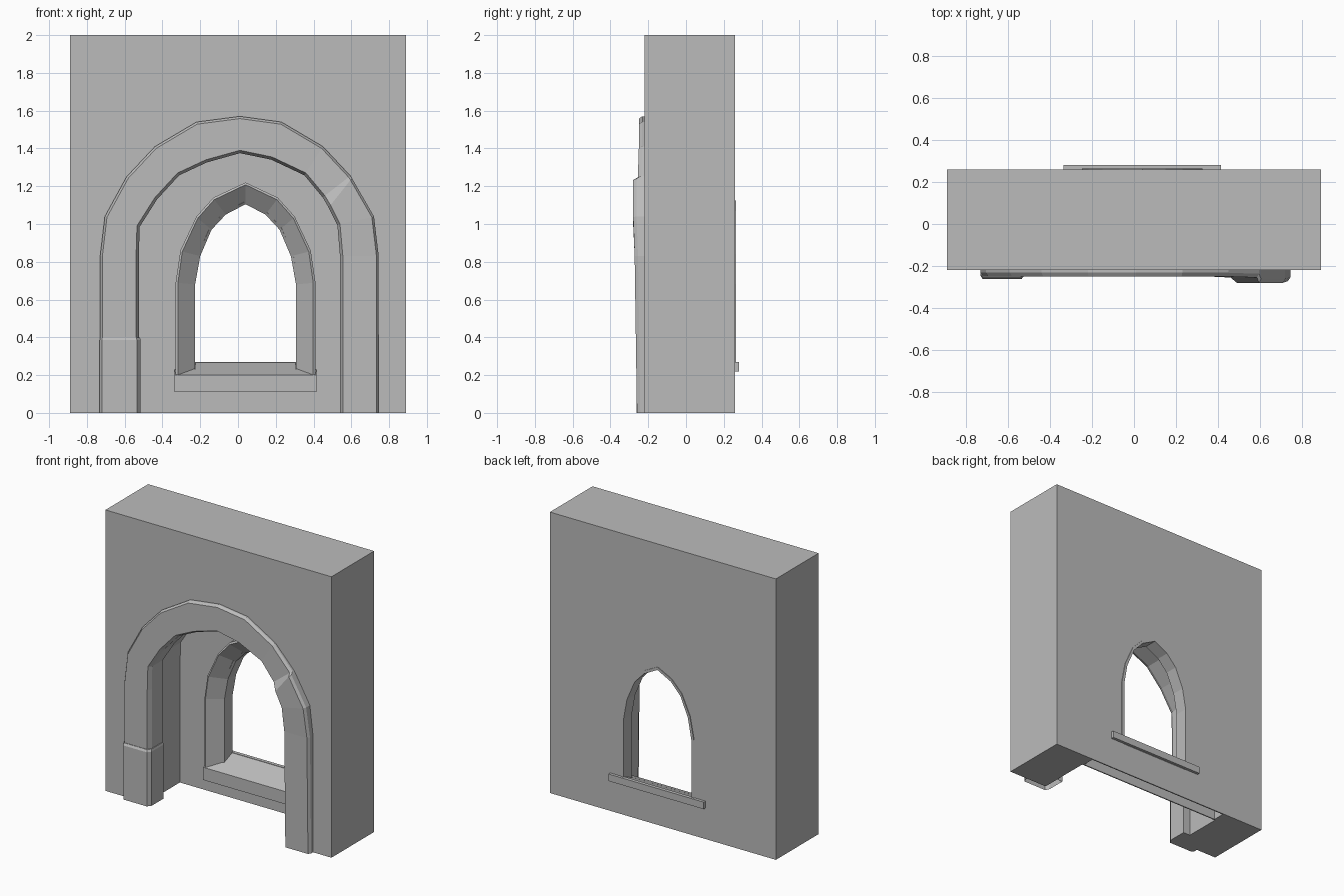
import bpy, bmesh
from mathutils import Vector

cube = bpy.data.objects.get("Cube")
if cube:
    bpy.data.objects.remove(cube)

stone = bpy.data.materials.new("grey_stone")
stone.use_nodes = True
GREY = (0.5, 0.5, 0.5, 1)
stone.diffuse_color = GREY
stone.node_tree.nodes["Principled BSDF"].inputs["Base Color"].default_value = GREY


def add_object(name, bm):
    bmesh.ops.recalc_face_normals(bm, faces=bm.faces)
    mesh = bpy.data.meshes.new(name)
    bm.to_mesh(mesh)
    bm.free()
    mesh.materials.append(stone)
    obj = bpy.data.objects.new(name, mesh)
    bpy.context.collection.objects.link(obj)
    return obj


def loft(name, rings, closed=False):
    """Skin between rings of equal length; closed rings also get end caps."""
    bm = bmesh.new()
    rows = [[bm.verts.new(p) for p in ring] for ring in rings]
    count = len(rows[0])
    for a, b in zip(rows, rows[1:]):
        for i in range(count if closed else count - 1):
            j = (i + 1) % count
            bm.faces.new((a[i], a[j], b[j], b[i]))
    if closed:
        bm.faces.new(rows[0])
        bm.faces.new(rows[-1])
    return add_object(name, bm)


def at_depth(points, y):
    return [(x, y, z) for x, z in points]


def box(name, low, high):
    (x0, y0, z0), (x1, y1, z1) = low, high
    corners = [(x0, z0), (x1, z0), (x1, z1), (x0, z1)]
    return loft(name, [at_depth(corners, y0), at_depth(corners, y1)], True)


def grow(points, d, cx, spring):
    """Offset an arch outwards: sideways on the legs, radially above the spring."""
    out = []
    for x, z in points:
        way = Vector((x - cx, max(z - spring, 0))).normalized()
        out.append((x + way.x * d, z + way.y * d))
    return out


def cut(target, cutter):
    cutter.hide_render = True
    cutter.hide_viewport = False
    cutter.display_type = 'WIRE'
    mod = target.modifiers.new(cutter.name, 'BOOLEAN')
    mod.operation = 'DIFFERENCE'
    mod.solver = 'EXACT'
    mod.object = cutter
    bpy.context.view_layer.objects.active = target
    bpy.ops.object.modifier_apply(modifier=mod.name)
    bpy.data.objects.remove(cutter)


# Arch outlines, from the left foot to the right foot as seen in front
outer = [(-.73, 0), (-.73, .83), (-.705, 1.04), (-.59, 1.25), (-.44, 1.41),
         (-.22, 1.54), (.01, 1.57), (.23, 1.54), (.45, 1.41), (.595, 1.255),
         (.605, 1.24), (.72, 1.04), (.745, .83), (.745, 0)]
inner = [(-.54, 0), (-.54, .82), (-.535, .99), (-.44, 1.14), (-.32, 1.27),
         (-.17, 1.34), (.01, 1.39), (.18, 1.355), (.36, 1.27), (.46, 1.15),
         (.49, 1.1), (.54, 1.0), (.555, .83), (.555, 0)]
front = [-.25] * 9 + [-.255, -.28, -.28, -.272, -.26]


def niche(d):
    return grow(inner, d, .01, .8)


# Main wall with a deep niche, window opening and hollow underside
wall = box("wall", (-.89, -.22, 0), (.89, .26, 2))
hole = niche(.03)
hole[0], hole[-1] = (hole[0][0], -.1), (hole[-1][0], -.1)
cut(wall, loft("niche_cutter", [at_depth(hole, -.4), at_depth(hole, .16)], True))

half_front = [(-.37, .2), (-.37, .69), (-.345, .86), (-.26, 1.04), (-.17, 1.14)]
half_back = [(-.267, .23), (-.267, .68), (-.24, .83), (-.18, .97), (-.105, 1.05)]
MID = .04


def window_arch(half, top):
    return ([(MID + x, z) for x, z in half] + [(MID, top)]
            + [(MID - x, z) for x, z in reversed(half)])


win_front = window_arch(half_front, 1.22)
win_back = window_arch(half_back, 1.105)
opening = grow(win_back, .015, MID, .65)
cut(wall, loft("window_cutter", [at_depth(opening, 0), at_depth(opening, .4)], True))
cut(wall, box("underside_cutter", (-.56, .168, -.1), (.575, .252, .08)))

# Raised arch trim with chamfered edges and a lining into the niche


def along(points, depth):
    return [(x, f + depth, z) for (x, z), f in zip(points, front)]


slim = grow(outer, -.012, .01, .8)
loft("arch_trim", [at_depth(outer, -.215), along(outer, .018), along(slim, 0),
                   along(inner, 0), along(niche(-.015), .03),
                   at_depth(niche(-.015), -.1), at_depth(niche(.035), -.1)])

# Wider foot block on one leg of the trim
foot = [(-.732, -.215), (-.732, -.245), (-.72, -.262), (-.535, -.262),
        (-.515, -.235), (-.515, -.1), (-.57, -.1), (-.57, -.215)]
loft("trim_foot", [[(x, y, 0) for x, y in foot],
                   [(x, y, .385) for x, y in foot],
                   [(x * .97 - .02, y * .93 - .01, .4) for x, y in foot]], True)

# Splayed window surround
loft("window_surround", [at_depth(win_front, .165), at_depth(win_front, .095),
                         at_depth(grow(win_front, -.012, MID, .65), .088),
                         at_depth(win_back, .172), at_depth(win_back, .265),
                         at_depth(grow(win_back, .02, MID, .65), .265),
                         at_depth(grow(win_back, .02, MID, .65), .255)])

# Sloping sill, with a thin bar showing behind the wall
sill = [(.085, .11), (.085, .2), (.262, .27), (.262, .22), (.165, .11)]
sides = (MID - .265, MID + .265)
loft("sill_slope", [[(x, y, z) for y, z in sill] for x in sides], True)
ledge = [(.085, .11), (.085, .2), (.165, .232), (.165, .11)]
loft("sill_ledge", [[(x, y, z) for y, z in ledge] for x in (-.335, .415)], True)
box("sill_back_bar", (-.335, .255, .22), (.415, .28, .27))
